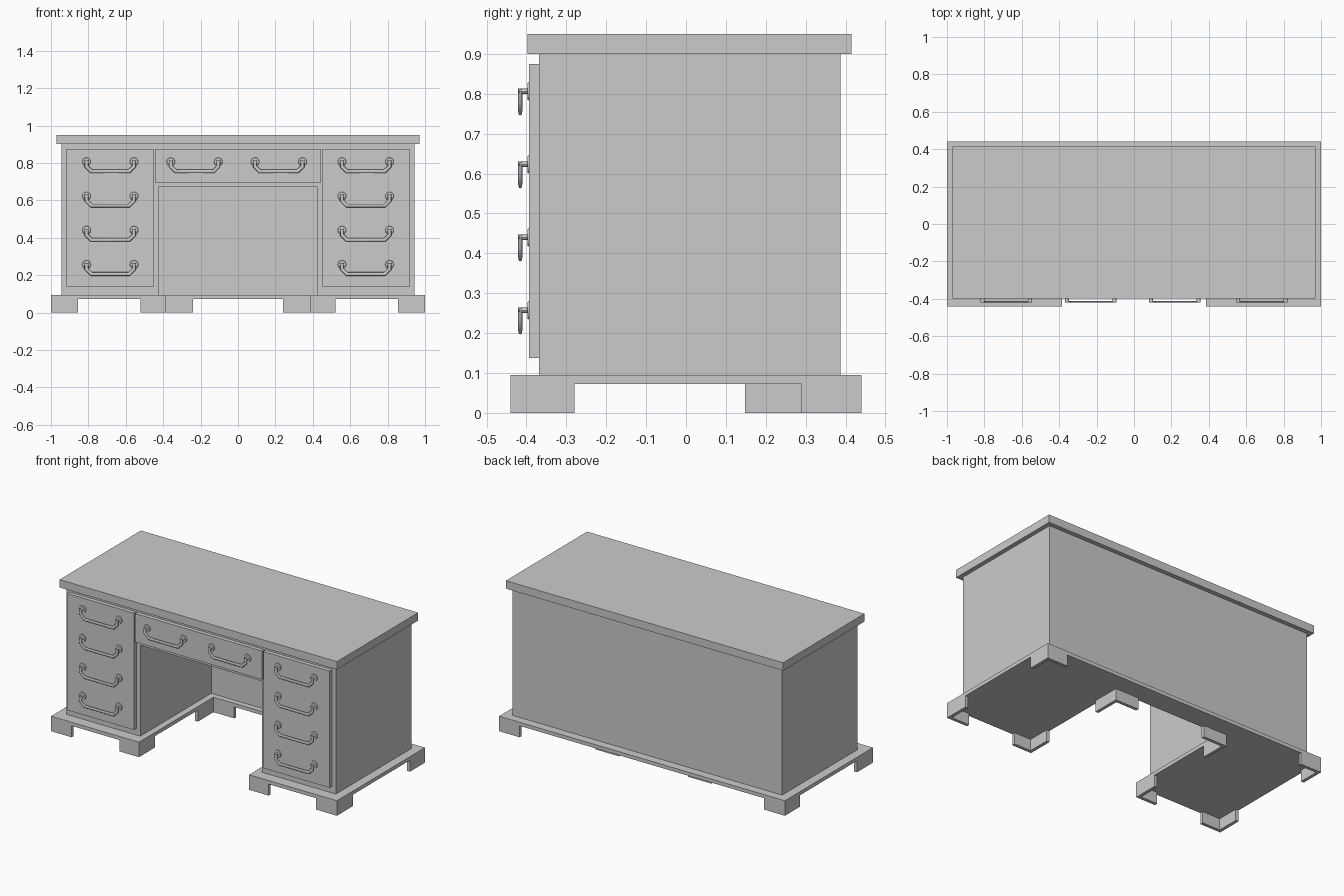
import bpy, bmesh
from mathutils import Vector

if "Cube" in bpy.data.objects:
    bpy.data.objects.remove(bpy.data.objects["Cube"])


def finish(name, bm):
    bmesh.ops.recalc_face_normals(bm, faces=bm.faces)
    me = bpy.data.meshes.new(name)
    bm.to_mesh(me)
    bm.free()
    ob = bpy.data.objects.new(name, me)
    bpy.context.collection.objects.link(ob)
    return ob


def prism(name, pts, lo, hi):
    """Extrude an xy outline from z=lo to z=hi."""
    bm = bmesh.new()
    face = bm.faces.new([bm.verts.new((x, y, lo)) for x, y in pts])
    geo = bmesh.ops.extrude_face_region(bm, geom=[face])["geom"]
    bmesh.ops.translate(bm, vec=(0, 0, hi - lo),
                        verts=[g for g in geo if isinstance(g, bmesh.types.BMVert)])
    return finish(name, bm)


def box(name, x0, x1, y0, y1, z0, z1):
    return prism(name, [(x0, y0), (x1, y0), (x1, y1), (x0, y1)], z0, z1)


def bracket_foot(name, cx, cy, dx, dy, t=0.02, h=0.072):
    """L-shaped foot from corner (cx, cy) with signed arm lengths dx, dy."""
    tx = t if dx > 0 else -t
    ty = t if dy > 0 else -t
    prism(name, [(cx, cy), (cx + dx, cy), (cx + dx, cy + ty), (cx + tx, cy + ty),
                 (cx + tx, cy + dy), (cx, cy + dy)], 0, h)


# desk top
box("desk_top", -0.97, 0.97, -0.397, 0.415, 0.90, 0.95)

# carcass with kneehole cut from the front, leaving a back panel
body = box("desk_body", -0.943, 0.943, -0.369, 0.387, 0.095, 0.90)
cutter = box("kneehole_cutter", -0.425, 0.425, -0.6, 0.34, -0.1, 0.67)
cutter.hide_render = True
cutter.hide_viewport = True
cut = body.modifiers.new("kneehole", 'BOOLEAN')
cut.operation = 'DIFFERENCE'
cut.solver = 'EXACT'
cut.object = cutter
# bake the cut so the helper can be removed
dg = bpy.context.evaluated_depsgraph_get()
baked = bpy.data.meshes.new_from_object(body.evaluated_get(dg))
body.modifiers.clear()
body.data = baked
bpy.data.objects.remove(cutter)

# U-shaped base plate
NX, NY = 0.385, 0.305
prism("base_plate", [(-1, -0.44), (-NX, -0.44), (-NX, NY), (NX, NY), (NX, -0.44),
                     (1, -0.44), (1, 0.44), (-1, 0.44)], 0.072, 0.095)

# bracket feet and pedestal fronts, mirrored left and right
for side, s in (("left", -1), ("right", 1)):
    bracket_foot(f"{side}_front_outer_foot", s, -0.44, -s * 0.145, 0.16)
    bracket_foot(f"{side}_front_inner_foot", s * NX, -0.44, s * 0.137, 0.16)
    bracket_foot(f"{side}_back_foot", s, 0.44, -s * 0.145, -0.15)
    bracket_foot(f"{side}_kneehole_foot", s * (NX + 0.02), NY + 0.02, -s * 0.165, -0.177)
    xs = sorted((s * 0.453, s * 0.917))
    box(f"{side}_pedestal_front", *xs, -0.394, -0.368, 0.137, 0.875)

# centre drawer
box("centre_drawer_front", -0.443, 0.443, -0.394, -0.368, 0.695, 0.875)


def lathe_y(name, loc, length, r1, r2, squash=1.0):
    """Small round part pointing to the front."""
    bm = bmesh.new()
    bmesh.ops.create_cone(bm, cap_ends=True, segments=16, radius1=r1, radius2=r2, depth=length)
    for v in bm.verts:
        x, y, z = v.co
        v.co = Vector((x, -z, y * squash)) + Vector(loc)
    ob = finish(name, bm)
    smooth.append(ob)


smooth = []


def handle(name, cx, top):
    # bail: flattened rod with chamfered lower corners
    cu = bpy.data.curves.new(name + "_bail", 'CURVE')
    cu.dimensions = '3D'
    cu.bevel_depth = 0.0105
    cu.bevel_resolution = 2
    cu.use_fill_caps = True
    path = [(-0.127, 0), (-0.127, -0.032), (-0.101, -0.058),
            (0.101, -0.058), (0.127, -0.032), (0.127, 0)]
    sp = cu.splines.new('POLY')
    sp.points.add(len(path) - 1)
    for p, (x, z) in zip(sp.points, path):
        p.co = (x, 0, z, 1)
    ob = bpy.data.objects.new(name + "_bail", cu)
    ob.location = (cx, -0.4155, top)
    ob.scale = (1, 0.48, 1)
    bpy.context.collection.objects.link(ob)
    # posts and rosettes
    for side, s in (("left", -1), ("right", 1)):
        x = cx + s * 0.127
        lathe_y(f"{name}_{side}_post", (x, -0.406, top - 0.007), 0.026, 0.0105, 0.0105, 0.65)
        lathe_y(f"{name}_{side}_rosette", (x, -0.395, top - 0.007), 0.005, 0.024, 0.021)


# four handles per pedestal, two on the centre drawer
for i in range(4):
    for side, s in (("left", -1), ("right", 1)):
        handle(f"{side}_handle_{i + 1}", s * 0.683, 0.813 - i * 0.183)
handle("centre_left_handle", -0.232, 0.813)
handle("centre_right_handle", 0.218, 0.813)

bpy.ops.object.select_all(action='DESELECT')
for ob in smooth:
    ob.select_set(True)
bpy.context.view_layer.objects.active = smooth[0]
bpy.ops.object.shade_smooth_by_angle()
